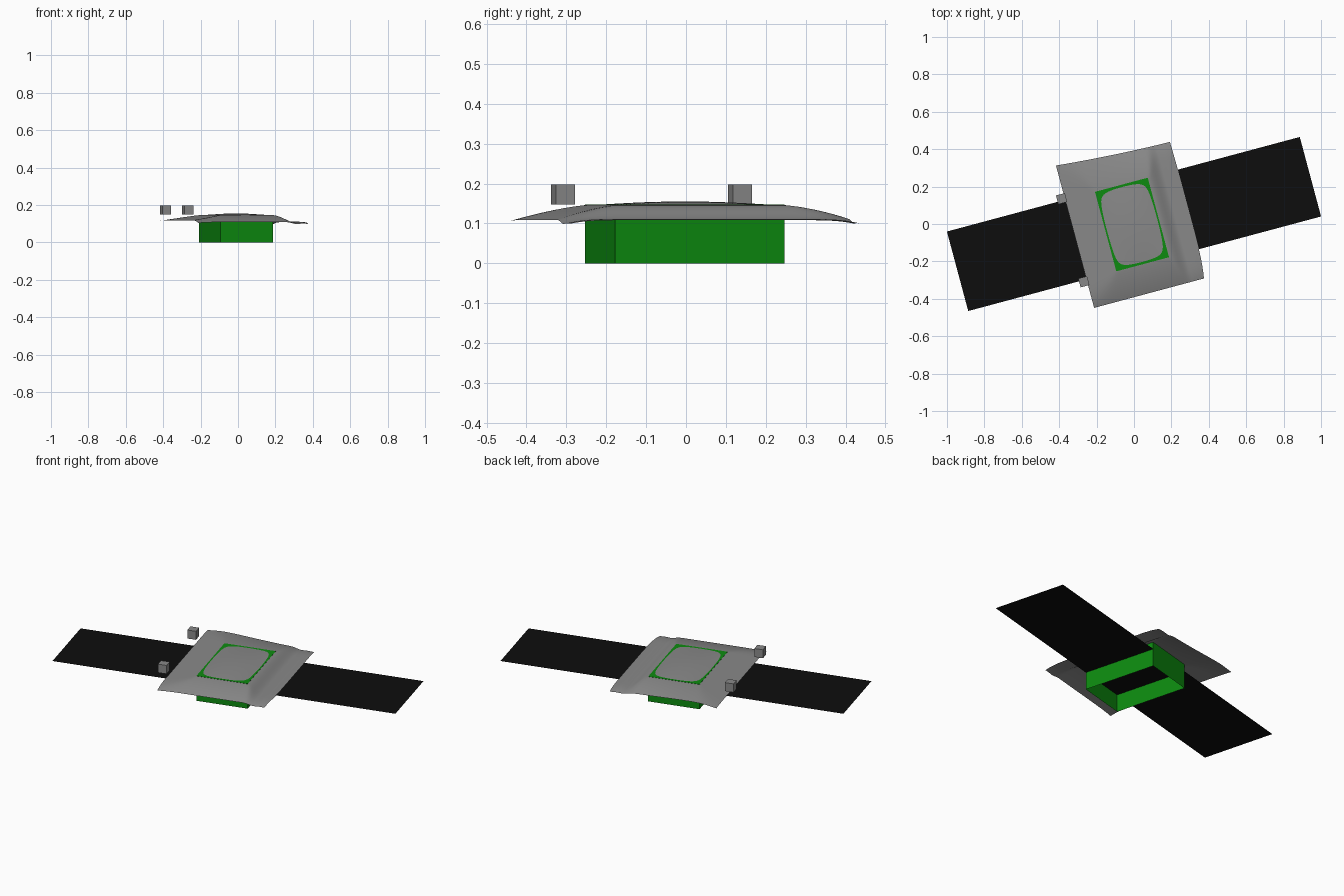
import bpy, bmesh, math
from mathutils import Matrix

if "Cube" in bpy.data.objects:
    bpy.data.objects.remove(bpy.data.objects["Cube"])

TURN = Matrix.Rotation(math.radians(15), 4, 'Z')   # whole model is turned 15 degrees


def material(name, rgb):
    m = bpy.data.materials.new(name)
    m.diffuse_color = (*rgb, 1)
    m.use_nodes = True
    m.node_tree.nodes["Principled BSDF"].inputs["Base Color"].default_value = m.diffuse_color
    return m


green = material("green", (0.004, 0.26, 0.005))
grey = material("grey", (0.25, 0.25, 0.25))
black = material("black", (0.004, 0.004, 0.004))


def finish(name, bm, mat, smooth=False):
    me = bpy.data.meshes.new(name)
    bm.transform(TURN)
    bm.to_mesh(me)
    bm.free()
    me.materials.append(mat)
    for p in me.polygons:
        p.use_smooth = smooth
    ob = bpy.data.objects.new(name, me)
    bpy.context.collection.objects.link(ob)
    return ob


def box(sx, sy, z0, z1, x=0, y=0):
    bm = bmesh.new()
    bmesh.ops.create_cube(bm, size=1, matrix=Matrix.Translation((x, y, (z0 + z1) / 2))
                          @ Matrix.Diagonal((sx, sy, z1 - z0, 1)))
    return bm


BX, HX, HY = -0.011, 0.146, 0.22    # body centre and half sizes

# body: box with an open underside
bm = box(2 * HX, 2 * HY, 0, 0.147, BX, 0.0)
bm.normal_update()
bmesh.ops.delete(bm, geom=[f for f in bm.faces if f.normal.z < -0.5], context='FACES')
finish("body", bm, green)

# long thin panel running through the body
bm = bmesh.new()
bmesh.ops.create_grid(bm, x_segments=1, y_segments=1, size=1,
                      matrix=Matrix.Translation((0, 0, 0.104)) @ Matrix.Diagonal((0.9765, 0.22, 1, 1)))
finish("panel", bm, black)

# two small blocks beside the sheet
for i, y in enumerate((-0.229, 0.231)):
    finish(f"block_{i + 1}", box(0.049, 0.049, 0.148, 0.198, -0.339, y), grey)


def ease(t):
    t = min(max(t, 0), 1)
    return t * t * (3 - 2 * t)


def sheet_height(u, v):
    a, b = (u - BX) / HX, v / HY
    z = 0.146 + 0.009 * max(1 - a * a, 0) * max(1 - b * b, 0)
    # sharp fall on the right, gentle slope on the left
    if u > BX:
        du = 0.038 * ease((u - BX - HX) / 0.09) - 0.003 * math.sin(ease((u - 0.22) / 0.08) * math.pi)
    else:
        du = 0.028 * max(BX - HX - u, 0) / 0.165
    # front and back edges hang down
    t = max(abs(v) - HY, 0) / 0.16
    dv = 0.038 * (0.5 * t + 0.5 * t * t)
    if v > 0:
        dv *= 0.4 + 0.6 * ease((u + 0.3) / 0.6)
    return z - (max(du, 0) ** 3 + dv ** 3) ** (1 / 3)


# draped sheet: fine grid shaped by the height rule, with a wavy outline
bm = bmesh.new()
bmesh.ops.create_grid(bm, x_segments=64, y_segments=80, size=1)
for vert in bm.verts:
    s, t = vert.co.x, vert.co.y
    u = -0.010 + 0.312 * s
    if s > 0:
        u -= 0.016 * s * abs(t) ** 4 * (1 if t < 0 else 0.2)
    v = 0.378 * t
    if t > 0:
        v += t * (0.008 - 0.018 * s + 0.006 * s * s)
    vert.co = (u, v, sheet_height(u, v))
finish("draped_sheet", bm, grey, smooth=True)
